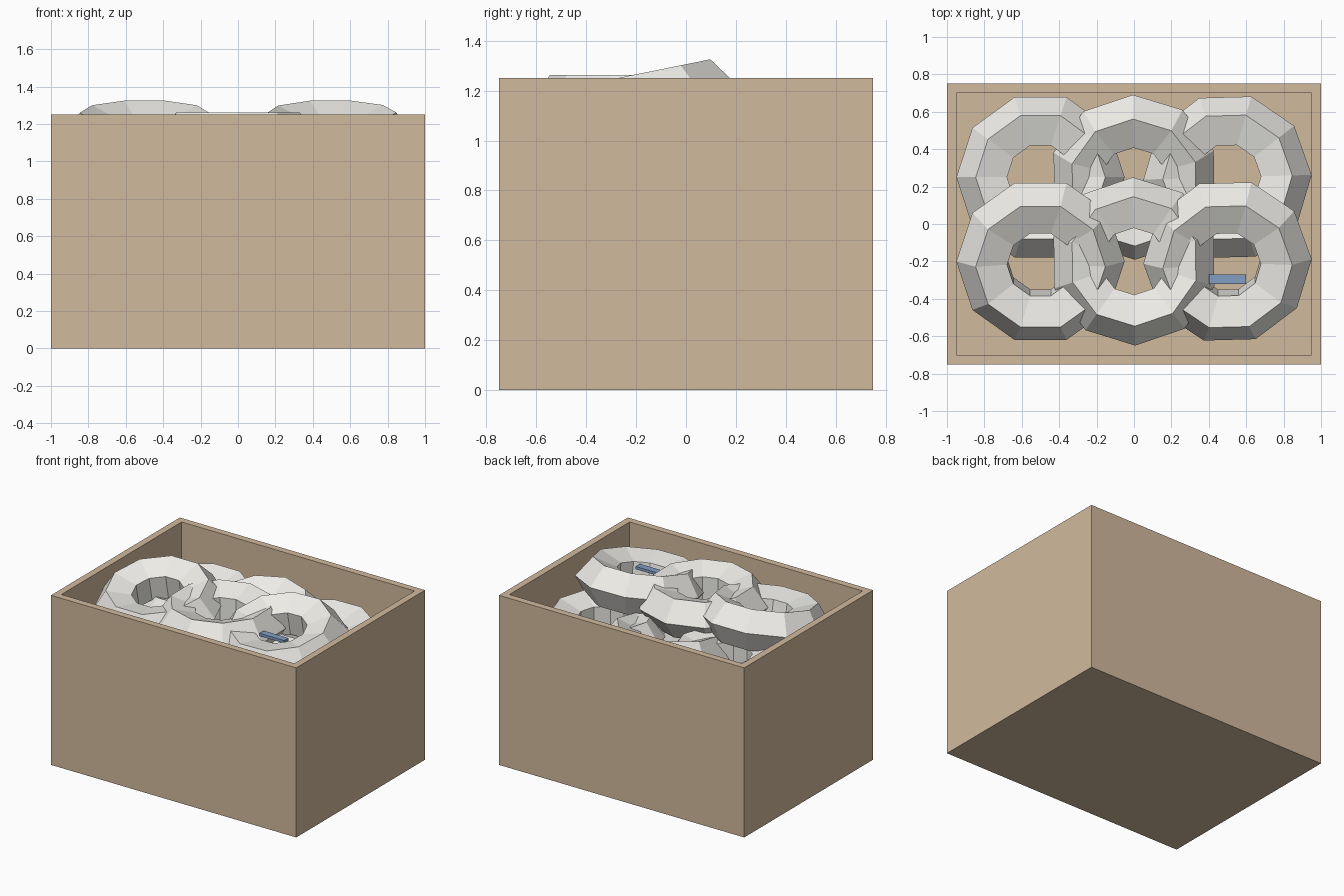
import bpy, bmesh
from math import radians
from mathutils import Matrix

if "Cube" in bpy.data.objects:
    bpy.data.objects.remove(bpy.data.objects["Cube"])


def material(name, rgb):
    m = bpy.data.materials.new(name)
    m.diffuse_color = (*rgb, 1)
    m.use_nodes = True
    m.node_tree.nodes["Principled BSDF"].inputs["Base Color"].default_value = m.diffuse_color
    return m


def box(name, size, loc, mat):
    bpy.ops.mesh.primitive_cube_add(size=1, location=loc)
    ob = bpy.context.object
    ob.name = name
    ob.data.transform(Matrix.Diagonal((*size, 1)))
    ob.data.materials.append(mat)
    return ob


brown = material("cardboard", (0.64, 0.49, 0.34))
cream = material("ring_cream", (0.86, 0.85, 0.81))
blue = material("tag_blue", (0.22, 0.34, 0.55))

# Open crate: inset the top face and push it down to leave a floor
crate = box("crate", (2, 1.5, 1.25), (0, 0, 0.625), brown)
bm = bmesh.new()
bm.from_mesh(crate.data)
top = max(bm.faces, key=lambda f: f.calc_center_median().z)
bmesh.ops.inset_region(bm, faces=[top], thickness=0.05, use_even_offset=True)
inner = bmesh.ops.extrude_discrete_faces(bm, faces=[top])["faces"][0]
bmesh.ops.translate(bm, verts=inner.verts, vec=(0, 0, -1.2))
bm.to_mesh(crate.data)
bm.free()

# Two overlapping rows of faceted rings, every other one tilted back
for row, (y, z) in enumerate([(0.25, 0.94), (-0.2, 1.12)]):
    for col in range(3):
        bpy.ops.mesh.primitive_torus_add(
            major_segments=10, minor_segments=5, major_radius=0.3,
            minor_radius=0.15, location=(0.5 * (col - 1), y, z))
        ring = bpy.context.object
        ring.name = f"ring_{row}_{col}"
        ring.data.transform(Matrix.Rotation(radians(-17.2 * col), 4, 'Z'))
        ring.rotation_euler.x = 0.2 if (row + col) % 2 else 0
        ring.data.materials.append(cream)

# Small blue tag
box("tag", (0.2, 0.05, 0.02), (0.5, -0.295, 1.17), blue)
